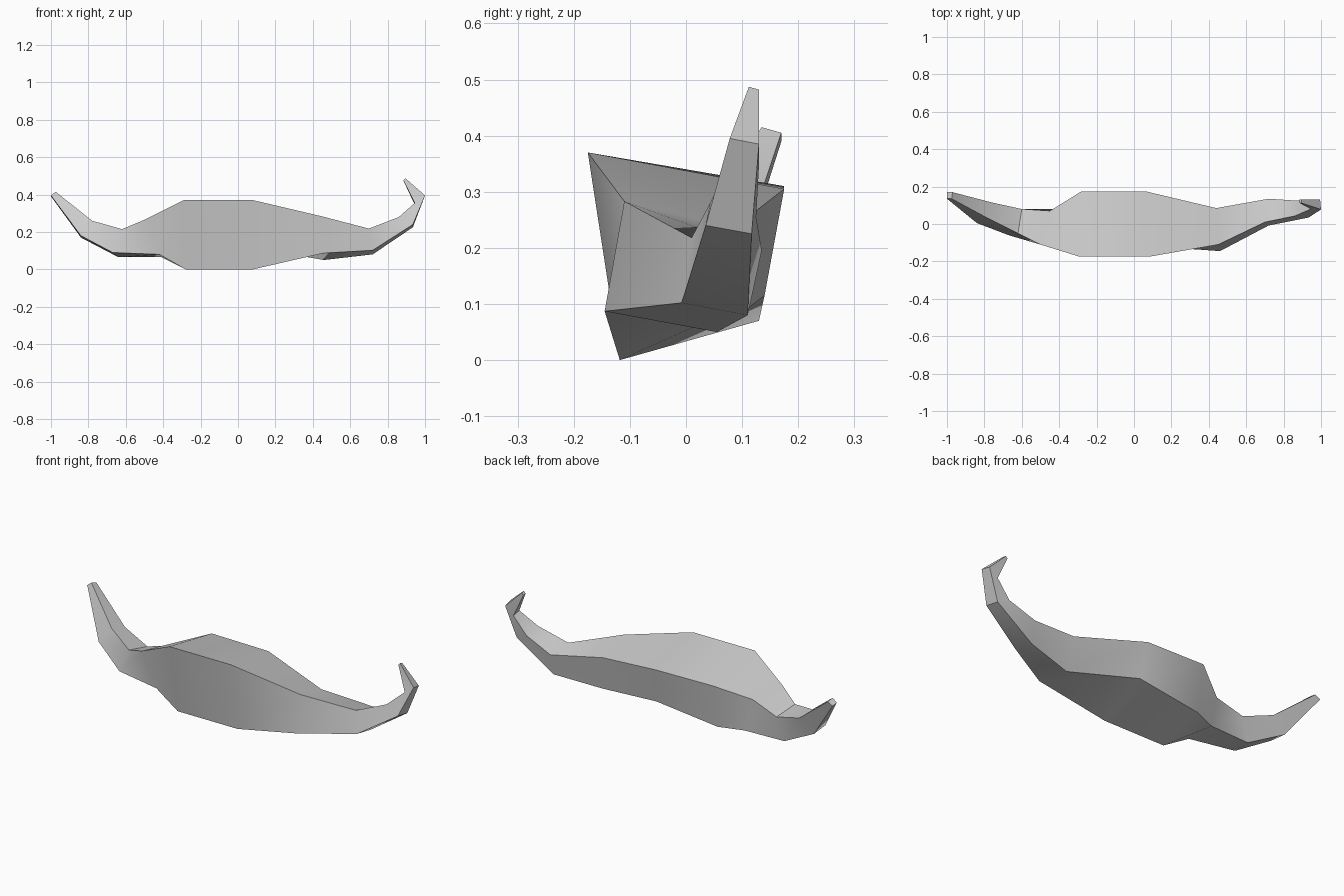
import bpy
import bmesh
from mathutils import Vector
from math import radians

cube = bpy.data.objects.get("Cube")
if cube:
    bpy.data.objects.remove(cube, do_unlink=True)


def flat_material(name, colour):
    material = bpy.data.materials.new(name)
    material.use_nodes = True
    material.diffuse_color = colour
    shader = material.node_tree.nodes["Principled BSDF"]
    shader.inputs["Base Color"].default_value = colour
    return material


# Four corner rails of the curved bar, from the right tip to the left tip,
# in hundredths of a unit
front_top = [(-97.5, 13.5, 41.5), (-78, 3, 26), (-62, -5, 21.5), (-50, -11, 26.5),
             (-29, -17.5, 37), (8, -17.5, 37), (45, -11, 28.3), (70, 1, 21.8),
             (86, 4.3, 28), (94.5, 8, 35.5), (88.5, 11.2, 47.5)]
back_top = [(-97, 17, 40.5), (-76, 11.5, 24), (-60, 8, 19), (-45, 7, 24),
            (-28, 17.5, 31), (6, 17.5, 30.5), (44, 8.5, 23.5), (72, 13.5, 19.5),
            (87, 12.5, 25.5), (94.5, 13, 34.5), (88.5, 13, 47.3)]
back_bottom = [(-100, 17, 39), (-84, 10, 17), (-64, 7, 6.5), (-41, 8, 6.5),
               (-28, 13, 7), (8, 14, 11.5), (46, 5.5, 5), (72, 11, 8),
               (93.5, 11.7, 22.5), (99.5, 13, 38.5), (89.5, 13, 48.2)]
front_bottom = [(-100, 13.5, 39.5), (-84, 0.5, 18), (-67, -6, 9), (-42, -10, 8),
                (-28, -11.8, 0), (8, -11.8, 0), (46, -14.5, 8.7), (72, -0.8, 10.2),
                (93.5, 3.5, 24), (100, 7.8, 39.5), (89.5, 11.2, 48.7)]


def loft(name, rails, material):
    """Skin four rails into a closed four-sided bar with capped ends."""
    bm = bmesh.new()
    rings = [[bm.verts.new(Vector(point) / 100) for point in ring]
             for ring in zip(*rails)]
    for ring, following in zip(rings, rings[1:]):
        for i in range(len(ring)):
            j = (i + 1) % len(ring)
            bm.faces.new((ring[i], ring[j], following[j], following[i]))
    bm.faces.new(rings[0])
    bm.faces.new(rings[-1])
    bmesh.ops.recalc_face_normals(bm, faces=bm.faces)
    mesh = bpy.data.meshes.new(name)
    bm.to_mesh(mesh)
    bm.free()
    mesh.materials.append(material)
    part = bpy.data.objects.new(name, mesh)
    bpy.context.collection.objects.link(part)
    return part


# Single curved bar with upturned tips
bar = loft("curved_bar", (front_top, back_top, back_bottom, front_bottom),
           flat_material("light_grey", (0.6, 0.6, 0.6, 1)))
bpy.ops.object.select_all(action="DESELECT")
bar.select_set(True)
bpy.context.view_layer.objects.active = bar
bpy.ops.object.shade_smooth_by_angle(angle=radians(30))
